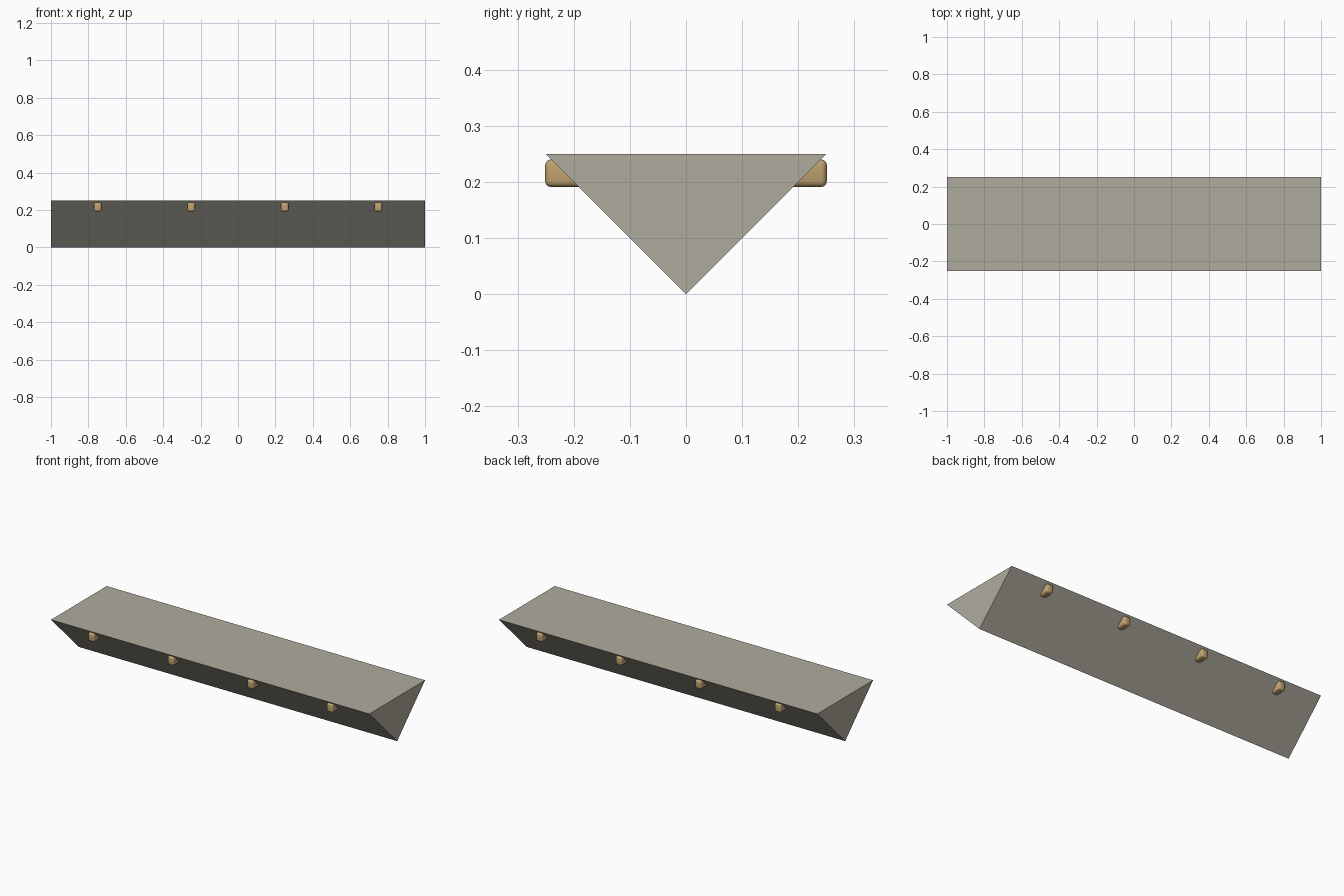
import bpy, bmesh

if "Cube" in bpy.data.objects:
    bpy.data.objects.remove(bpy.data.objects["Cube"])


def material(name, rgb):
    m = bpy.data.materials.new(name)
    m.diffuse_color = (*rgb, 1)
    m.use_nodes = True
    m.node_tree.nodes["Principled BSDF"].inputs["Base Color"].default_value = m.diffuse_color
    return m


def add_object(name, bm, mat):
    bmesh.ops.recalc_face_normals(bm, faces=bm.faces)
    me = bpy.data.meshes.new(name)
    bm.to_mesh(me)
    bm.free()
    me.materials.append(mat)
    ob = bpy.data.objects.new(name, me)
    bpy.context.collection.objects.link(ob)
    return ob


stone = material("stone", (0.43, 0.41, 0.34))
wood = material("wood", (0.53, 0.36, 0.16))

# Triangular body: V profile extruded along x
bm = bmesh.new()
profile = [(0, 0), (0.25, 0.25), (-0.25, 0.25)]
face = bm.faces.new([bm.verts.new((-1, y, z)) for y, z in profile])
ext = bmesh.ops.extrude_face_region(bm, geom=[face])
verts = [g for g in ext["geom"] if isinstance(g, bmesh.types.BMVert)]
bmesh.ops.translate(bm, verts=verts, vec=(2, 0, 0))
add_object("triangular_body", bm, stone)

# Rounded cross beams whose ends poke out of both slopes
for i, x in enumerate((-0.75, -0.25, 0.25, 0.75)):
    bm = bmesh.new()
    bmesh.ops.create_cube(bm, size=1)
    bmesh.ops.scale(bm, verts=bm.verts, vec=(0.04, 0.502, 0.049))
    bmesh.ops.translate(bm, verts=bm.verts, vec=(x, 0, 0.2155))
    beam = add_object(f"cross_beam_{i + 1}", bm, wood)
    bevel = beam.modifiers.new("rounded_edges", "BEVEL")
    bevel.width = 0.01
    bevel.segments = 3
    bpy.ops.object.select_all(action="DESELECT")
    beam.select_set(True)
    bpy.context.view_layer.objects.active = beam
    bpy.ops.object.modifier_apply(modifier=bevel.name)
    bpy.ops.object.shade_smooth_by_angle()
